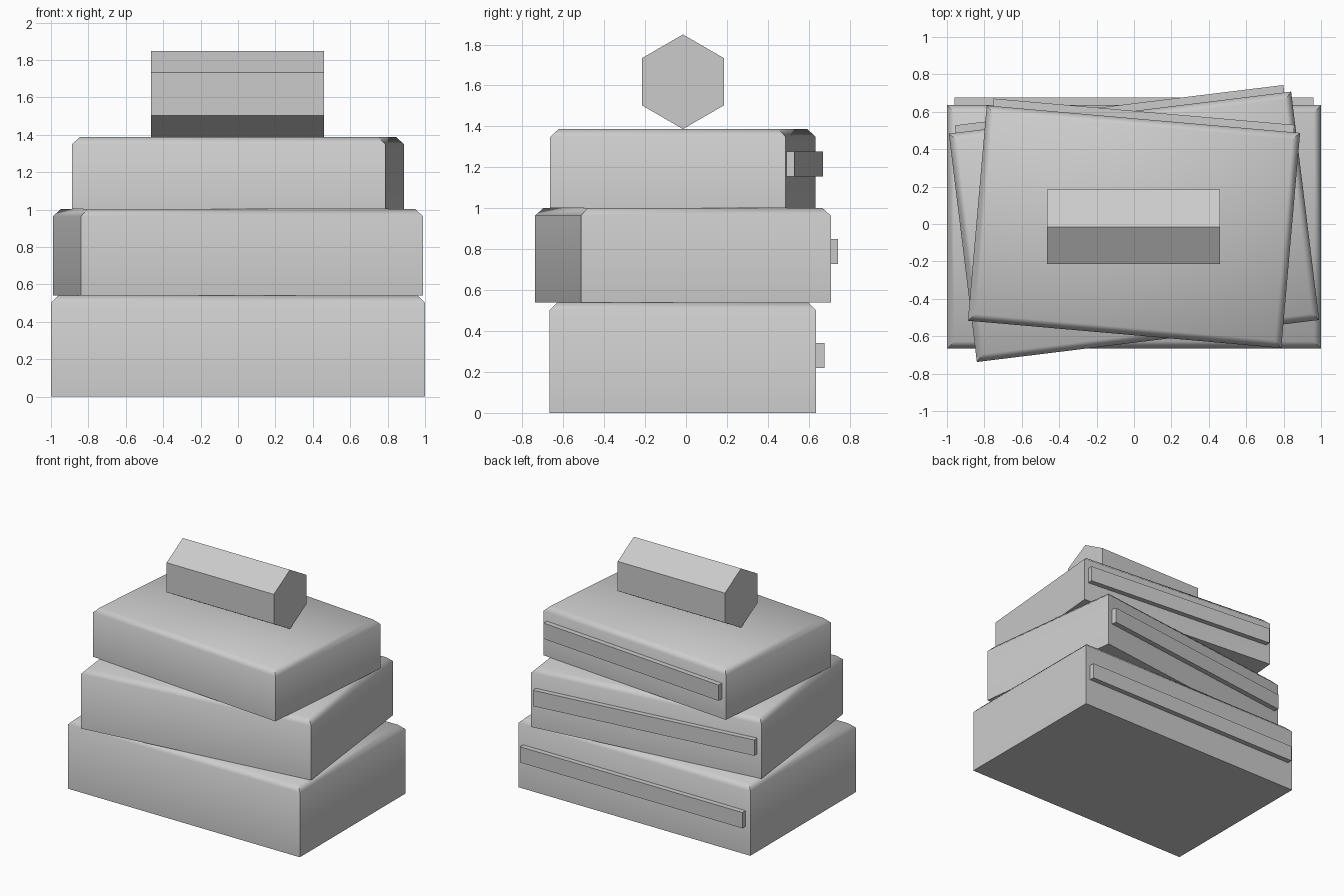
import bpy, bmesh, math
from mathutils import Matrix, Vector

if "Cube" in bpy.data.objects:
    bpy.data.objects.remove(bpy.data.objects["Cube"], do_unlink=True)

GREY = (0.6, 0.6, 0.6, 1.0)
grey = bpy.data.materials.new("plain grey")
grey.use_nodes = True
grey.diffuse_color = GREY
for node in grey.node_tree.nodes:
    if node.type == "BSDF_PRINCIPLED":
        node.inputs["Base Color"].default_value = GREY

MID_Y = -0.015


def finish(name, bm, place):
    mesh = bpy.data.meshes.new(name)
    bm.to_mesh(mesh)
    bm.free()
    mesh.materials.append(grey)
    obj = bpy.data.objects.new(name, mesh)
    obj.matrix_world = place
    bpy.context.collection.objects.link(obj)
    return obj


def box(size, centre):
    bm = bmesh.new()
    bmesh.ops.create_cube(bm, size=1, matrix=Matrix.Translation(centre) @ Matrix.Diagonal((*size, 1)))
    return bm


def smooth(obj, degrees):
    bpy.ops.object.select_all(action="DESELECT")
    obj.select_set(True)
    bpy.context.view_layer.objects.active = obj
    bpy.ops.object.shade_smooth_by_angle(angle=math.radians(degrees))


def tier(label, width, depth, bottom, top, turn, strip_low):
    """Block with chamfered top rim, and a raised strip along its back."""
    place = Matrix.Translation((0, MID_Y, 0)) @ Matrix.Rotation(math.radians(turn), 4, "Z")
    bm = box((width, depth, top - bottom), (0, 0, (top + bottom) / 2))
    rim = [e for e in bm.edges if all(v.co.z > top - 0.01 for v in e.verts)]
    bmesh.ops.bevel(bm, geom=rim, offset=0.038, segments=1, affect="EDGES")
    smooth(finish(label + "_block", bm, place), 50)

    strip = box((width * 0.96, 0.08, 0.123), (0, depth / 2, strip_low + 0.0615))
    finish(label + "_back_strip", strip, place)


# Three stacked, twisted blocks
tier("lower", 2.0, 1.302, 0.0, 0.54, 0, 0.219)
tier("middle", 1.844, 1.23, 0.54, 1.002, 7, 0.727)
tier("upper", 1.682, 1.155, 1.002, 1.387, -5, 1.155)

# Six-sided bar resting on one edge
bm = bmesh.new()
bmesh.ops.create_cone(bm, cap_ends=True, segments=6, radius1=0.231, radius2=0.231, depth=0.925)
along_x = Matrix.Rotation(math.radians(90), 4, "Y")
corner_z = max((along_x @ v.co).z for v in bm.verts)
if corner_z < 0.22:
    along_x = along_x @ Matrix.Rotation(math.radians(30), 4, "Z")
bmesh.ops.transform(bm, matrix=along_x, verts=bm.verts)
finish("top_bar", bm, Matrix.Translation(Vector((-0.003, MID_Y, 1.618))))
